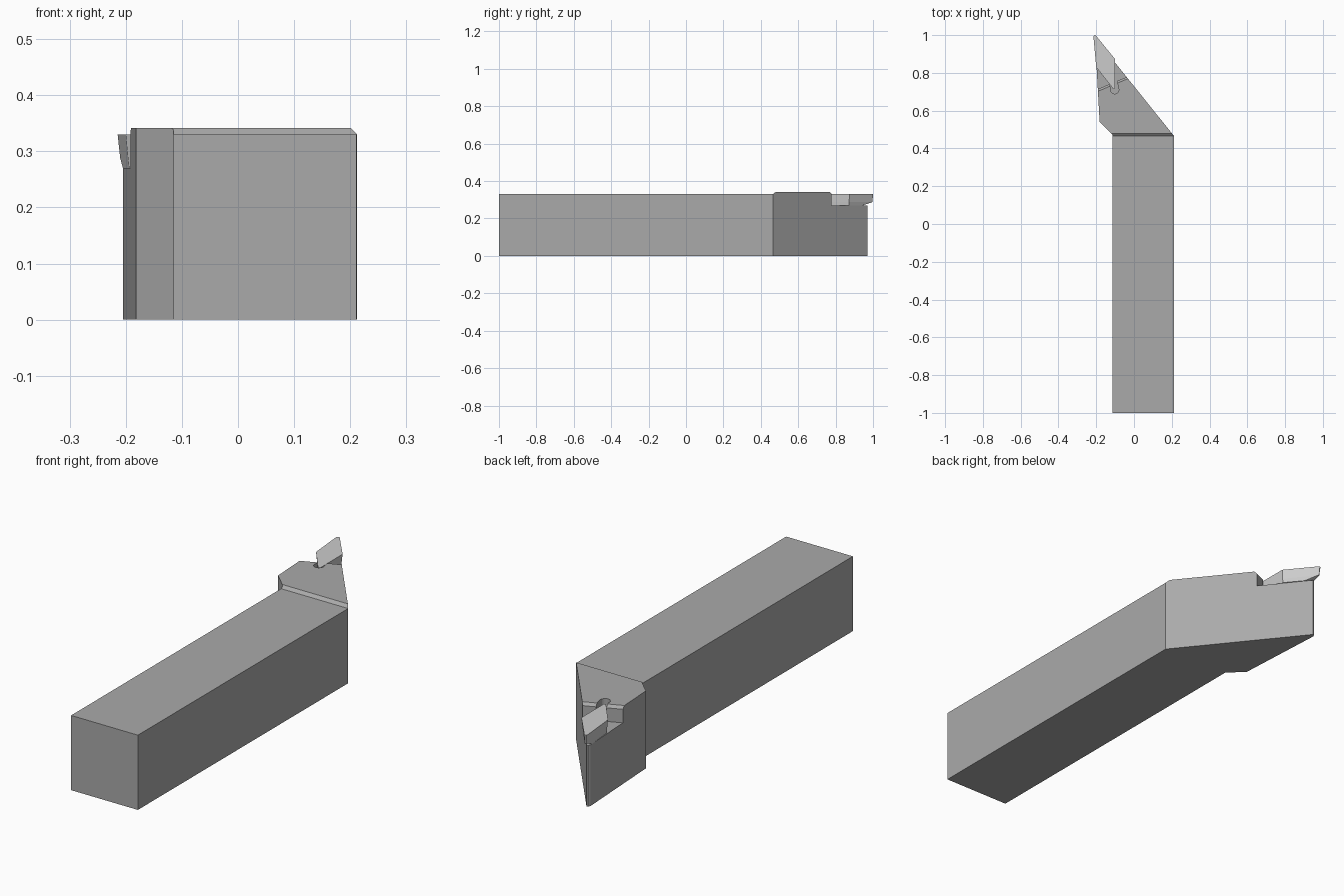
import bpy, bmesh
from math import sin, cos, radians

if "Cube" in bpy.data.objects:
    bpy.data.objects.remove(bpy.data.objects["Cube"])


def loft(name, layers):
    """Solid through stacked outlines: layers = [(outline, z or list of z), ...]"""
    bm = bmesh.new()
    rings = [[bm.verts.new((x, y, z)) for x, y in pts] for pts, z in layers]
    n = len(rings[0])
    bm.faces.new(rings[0][::-1])
    bm.faces.new(rings[-1])
    for a, b in zip(rings, rings[1:]):
        for i in range(n):
            j = (i + 1) % n
            bm.faces.new((a[i], a[j], b[j], b[i]))
    bmesh.ops.recalc_face_normals(bm, faces=bm.faces)
    me = bpy.data.meshes.new(name)
    bm.to_mesh(me)
    bm.free()
    ob = bpy.data.objects.new(name, me)
    bpy.context.collection.objects.link(ob)
    return ob


def cut(target, cutter):
    cutter.hide_render = True
    mod = target.modifiers.new("cut", 'BOOLEAN')
    mod.operation = 'DIFFERENCE'
    mod.solver = 'EXACT'
    mod.object = cutter
    bpy.context.view_layer.objects.active = target
    bpy.ops.object.modifier_apply(modifier=mod.name)
    bpy.data.objects.remove(cutter)


def paint(ob, name, v):
    mat = bpy.data.materials.new(name)
    mat.diffuse_color = (v, v, v, 1)
    mat.use_nodes = True
    mat.node_tree.nodes["Principled BSDF"].inputs["Base Color"].default_value = mat.diffuse_color
    ob.data.materials.append(mat)


TOP, SHANK, FLOOR = 0.342, 0.33, 0.27

# Shank and angled head as one extruded outline
outline = [(-0.115, -1), (0.211, -1), (0.2125, 0.465), (-0.193, 0.97),
           (-0.2, 0.97), (-0.205, 0.958), (-0.182, 0.54), (-0.115, 0.475)]
holder = loft("tool_holder", [(outline, 0), (outline, TOP)])

# Lower the shank top, leaving a sloped step up to the head
def shank_rect(y):
    return [(-0.4, -1.2), (0.4, -1.2), (0.4, y), (-0.4, y)]
cut(holder, loft("shank_cutter", [(shank_rect(0.465), SHANK),
                                  (shank_rect(0.489), SHANK + 0.02)]))

# Insert pocket with a round corner relief
def wall(x):
    return 0.715 + 0.42 * (x + 0.19)
relief = [(-0.102 + 0.022 * cos(radians(a)), 0.711 + 0.022 * sin(radians(a)))
          for a in range(160, 381, 20)]
pocket = [(-0.3, 1.1), (-0.3, wall(-0.3)), (-0.13, wall(-0.13)), *relief,
          (-0.09, wall(-0.09)), (0.1, wall(0.1)), (0.1, 1.1)]
cut(holder, loft("pocket_cutter", [(pocket, FLOOR), (pocket, 0.4)]))

# Small chamfer along the pocket wall
def strip(d):
    return [(-0.3, 1.1), (-0.3, wall(-0.3) - d), (0.1, wall(0.1) - d), (0.1, 1.1)]
cut(holder, loft("chamfer_cutter", [(strip(-0.002), SHANK - 0.002), (strip(0.022), SHANK + 0.022)]))
paint(holder, "dark_steel", 0.4)

# Rhombic cutting insert: tapered sides and a relieved nose
upper = [(-0.2, 0.83), (-0.109, 0.714), (-0.1, 0.718), (-0.101, 0.874),
         (-0.202, 0.998), (-0.207, 1.0), (-0.2125, 0.997), (-0.2145, 0.99)]
middle = [(-0.196, 0.831), (-0.109, 0.72), (-0.103, 0.723), (-0.105, 0.872),
          (-0.202, 0.995), (-0.205, 0.997), (-0.2085, 0.994), (-0.21, 0.988)]
lower = [(-0.194, 0.832), (-0.109, 0.722), (-0.105, 0.725), (-0.107, 0.871),
         (-0.168, 0.944), (-0.18, 0.945), (-0.192, 0.946), (-0.205, 0.947)]
insert = loft("cutting_insert", [(lower, FLOOR), (middle, 0.288), (upper, SHANK)])
paint(insert, "light_carbide", 0.65)
